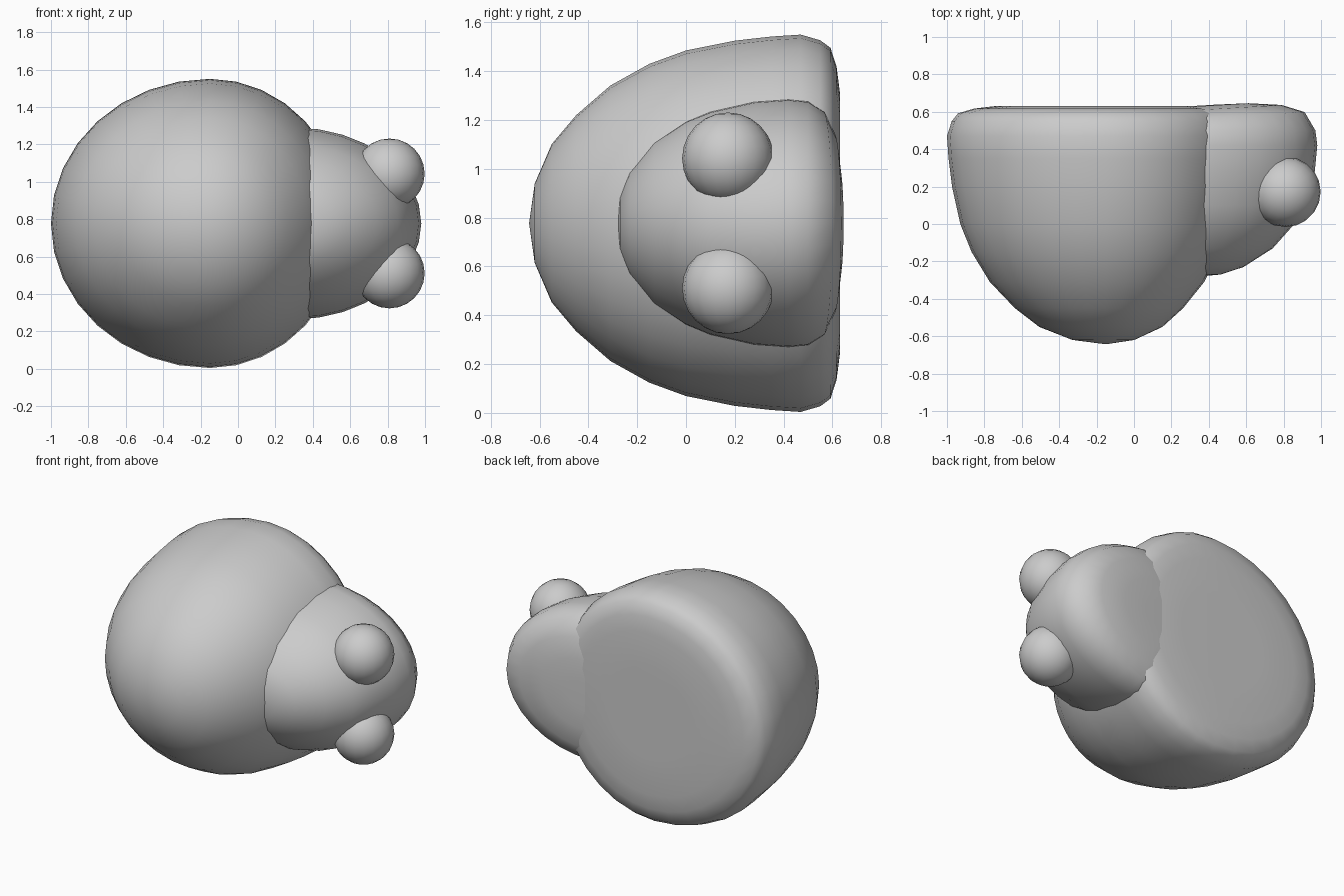
import bpy, bmesh
from math import sin, cos, pi

if "Cube" in bpy.data.objects:
    bpy.data.objects.remove(bpy.data.objects["Cube"])

ZC = 0.777  # height of the horizontal symmetry plane


def finish(name, bm, auto_angle=None):
    bmesh.ops.recalc_face_normals(bm, faces=bm.faces)
    mesh = bpy.data.meshes.new(name)
    bm.to_mesh(mesh)
    bm.free()
    for p in mesh.polygons:
        p.use_smooth = True
    ob = bpy.data.objects.new(name, mesh)
    bpy.context.collection.objects.link(ob)
    return ob


def dome(name, cx, left, right, rz, front, rings, back, shear=0.0, seg=32):
    """Stack of egg-shaped rings along y; rings are (y, relative radius)."""
    bm = bmesh.new()

    def vert(x, y, z):
        if y > 0.5:
            y += shear * (x - 0.6)   # slight slant of the flat back
        return bm.verts.new((x, y, z))

    loops = []
    for y, r in rings:
        loop = []
        for i in range(seg):
            a = 2 * pi * i / seg
            rx = right if cos(a) > 0 else left
            loop.append(vert(cx + r * rx * cos(a), y, ZC + r * rz * sin(a)))
        loops.append(loop)
    tip, end = vert(cx, front, ZC), vert(cx, back, ZC)
    for i in range(seg):
        j = (i + 1) % seg
        bm.faces.new((tip, loops[0][i], loops[0][j]))
        bm.faces.new((end, loops[-1][j], loops[-1][i]))
        for a, b in zip(loops, loops[1:]):
            bm.faces.new((a[i], b[i], b[j], a[j]))
    return finish(name, bm)


# Large rounded shell with a flat back
dome("body_shell", -0.15, 0.85, 0.72, 0.773, -0.643,
     [(-0.62, 0.21), (-0.55, 0.42), (-0.45, 0.573), (-0.31, 0.73),
      (-0.15, 0.845), (0.0, 0.916), (0.2, 0.968), (0.35, 0.99),
      (0.47, 1.0), (0.55, 0.97), (0.592, 0.93), (0.617, 0.83), (0.63, 0.70), (0.632, 0.4)],
     0.632)

# Smaller head, its left side buried in the shell
dome("head", 0.30, 0.2, 0.68, 0.513, -0.285,
     [(-0.27, 0.24), (-0.23, 0.42), (-0.13, 0.65), (0.0, 0.82),
      (0.1, 0.90), (0.28, 0.98), (0.42, 1.0), (0.50, 0.985),
      (0.58, 0.90), (0.625, 0.72), (0.645, 0.46), (0.648, 0.2)],
     0.648, shear=0.06)

# Pair of eyes mirrored across the middle height
for side, label in ((1, "upper"), (-1, "lower")):
    bm = bmesh.new()
    bmesh.ops.create_uvsphere(bm, u_segments=20, v_segments=12, radius=0.188)
    bmesh.ops.translate(bm, verts=bm.verts, vec=(0.81, 0.172, ZC + side * 0.266))
    finish("eye_" + label, bm)
